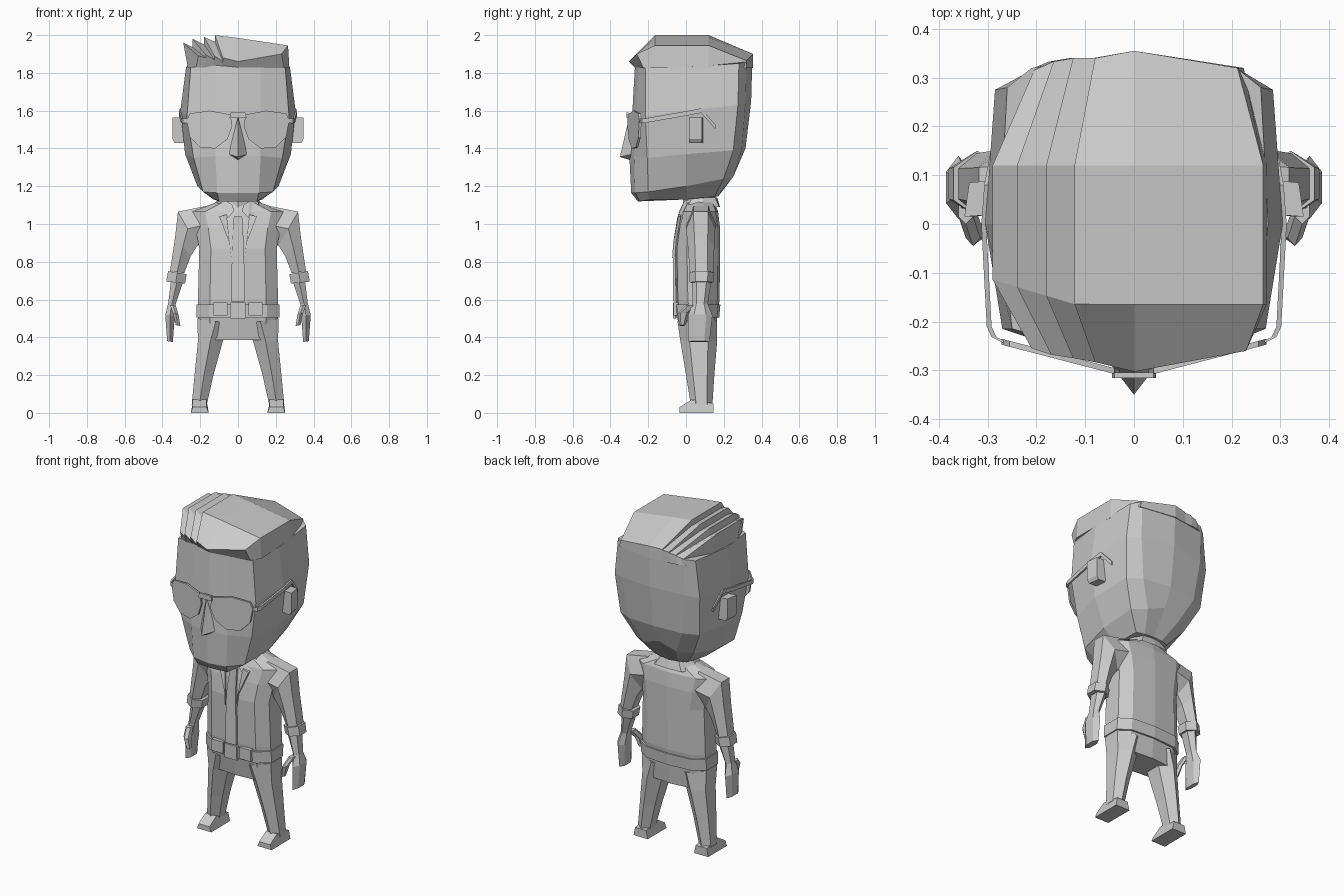
import bpy, bmesh, math

grey = bpy.data.materials.new("plain_grey")
grey.diffuse_color = (0.6, 0.6, 0.6, 1)


def make(name, verts, faces):
    """Mesh object with outward normals and the grey material."""
    bm = bmesh.new()
    vs = [bm.verts.new(v) for v in verts]
    for f in faces:
        bm.faces.new([vs[i] for i in f])
    bmesh.ops.recalc_face_normals(bm, faces=bm.faces)
    me = bpy.data.meshes.new(name)
    bm.to_mesh(me)
    bm.free()
    me.materials.append(grey)
    ob = bpy.data.objects.new(name, me)
    bpy.context.collection.objects.link(ob)
    return ob


def loft(name, rings):
    """Skin between equal-length rings and cap both ends."""
    n = len(rings[0])
    faces = [(r*n+i, r*n+(i+1) % n, (r+1)*n+(i+1) % n, (r+1)*n+i)
             for r in range(len(rings)-1) for i in range(n)]
    faces += [tuple(range(n)), tuple(range((len(rings)-1)*n, len(rings)*n))]
    return make(name, [p for r in rings for p in r], faces)


def mirrored(half):
    """Closed ring from a half ring running front centre to back centre."""
    return list(half) + [(-x, y, z) for x, y, z in reversed(half[1:-1])]


def section(s, xi, zi, xo, zo, y0, y1):
    """Six-sided limb section between an inner and an outer edge."""
    c, xm, zm = (y1-y0)*.25, (xi+xo)/2, (zi+zo)/2
    return [(s*xi, y0+c, zi), (s*xm, y0, zm), (s*xo, y0+c, zo),
            (s*xo, y1-c, zo), (s*xm, y1, zm), (s*xi, y1-c, zi)]


def limb(name, s, secs):
    return loft(name, [section(s, *q) for q in secs])


def box(name, x0, x1, y0, y1, z0, z1):
    return loft(name, [[(x0, y0, z), (x1, y0, z), (x1, y1, z), (x0, y1, z)]
                       for z in (z0, z1)])


def slab(name, outline, depth):
    """Plate from a 3D outline, thickened along y."""
    return loft(name, [outline, [(x, y+depth, z) for x, y, z in outline]])


def bar(name, pts, w, h):
    """Thin strip along a path, w across x and h across z."""
    return loft(name, [[(x-w, y, z-h), (x+w, y, z-h), (x+w, y, z+h), (x-w, y, z+h)]
                       for x, y, z in pts])


# Head: faceted shell from chin to hairline
loft("head", [mirrored(h) for h in (
    [(0, -.255, 1.12), (.10, -.245, 1.12), (.12, -.19, 1.13), (.13, 0, 1.13),
     (.11, .15, 1.145), (.06, .165, 1.145), (0, .17, 1.145)],
    [(0, -.29, 1.165), (.11, -.27, 1.165), (.185, -.20, 1.17), (.215, 0, 1.20),
     (.19, .20, 1.24), (.11, .25, 1.25), (0, .265, 1.29)],
    [(0, -.30, 1.36), (.12, -.275, 1.36), (.235, -.205, 1.35), (.28, 0, 1.37),
     (.265, .25, 1.39), (.18, .295, 1.395), (0, .315, 1.40)],
    [(0, -.285, 1.58), (.12, -.265, 1.58), (.27, -.215, 1.57), (.305, 0, 1.60),
     (.285, .275, 1.63), (.21, .315, 1.64), (0, .345, 1.65)],
    [(0, -.27, 1.84), (.12, -.25, 1.84), (.25, -.215, 1.83), (.275, 0, 1.83),
     (.26, .28, 1.85), (.21, .32, 1.86), (0, .352, 1.90)])])

# Hair: stepped swept-back crown with an overhanging fringe
cx = [-.29, -.24, -.24, -.18, -.18, -.122, -.122, 0, .265]
cz = [1.96, 1.935, 1.98, 1.95, 1.99, 1.965, 2.0, 1.985, 1.945]
front = [(-.21, -.255, 1.89), (-.17, -.268, 1.88), (-.17, -.268, 1.895),
         (-.125, -.275, 1.87), (-.125, -.275, 1.89), (-.08, -.283, 1.86),
         (-.08, -.283, 1.88), (0, -.303, 1.86), (.23, -.26, 1.90)]
back = [(-.205, .315, 1.86), (-.165, .333, 1.875), (-.165, .333, 1.88),
        (-.125, .34, 1.885), (-.125, .34, 1.89), (-.08, .34, 1.89),
        (-.08, .34, 1.895), (0, .355, 1.90), (.212, .32, 1.865)]
rows = [front,
        [(x, -.165 + max(0, -x-.12)*.3, z) for x, z in zip(cx, cz)],
        [(x, .12, z) for x, z in zip(cx, cz)], back]
verts = [p for r in rows for p in r]
faces = [(r*9+i, r*9+i+1, r*9+i+10, r*9+i+9) for r in range(3) for i in range(8)]
rim = list(range(9)) + [17, 26] + list(range(35, 26, -1)) + [18, 9]
base = len(verts)
for i in rim:
    x, y, z = verts[i]
    verts.append((max(-.265, min(.272, x*1.06)), max(y + (.035 if y < -.2 else 0), -.268), 1.825))
n = len(rim)
faces += [(rim[i], rim[(i+1) % n], base+(i+1) % n, base+i) for i in range(n)]
faces.append(tuple(range(base, base+n)))
make("hair", verts, faces)

# Nose wedge
make("nose", [(0, -.30, 1.57), (0, -.35, 1.355), (.05, -.285, 1.37), (-.05, -.285, 1.37),
              (0, -.285, 1.335)],
     [(0, 1, 2), (0, 3, 1), (1, 4, 2), (1, 3, 4), (0, 2, 4, 3)])

# Glasses: two lenses, bridge, arms; and the ears behind them
lens = [(.272, 1.55), (.255, 1.585), (.15, 1.60), (.04, 1.58), (.03, 1.52),
        (.055, 1.45), (.12, 1.40), (.20, 1.405), (.255, 1.46)]
for s, side in ((1, "right"), (-1, "left")):
    slab(side + "_lens", [(s*x, -.318 + x*.26, z) for x, z in lens], .012)
    bar(side + "_glasses_arm", [(s*.25, -.25, 1.55), (s*.287, -.232, 1.545),
        (s*.297, -.21, 1.548), (s*.308, 0, 1.585), (s*.302, .08, 1.60),
        (s*.288, .155, 1.515)], .005, .012)
    loft(side + "_ear", [[(s*.28, .02, z), (s*(x+.01), .015, z), (s*x, .085, z),
         (s*.28, .09, z)] for x, z in ((.325, 1.43), (.338, 1.45), (.338, 1.565))])
slab("glasses_bridge", [(-.045, -.316, 1.56), (.045, -.316, 1.56),
                        (.04, -.316, 1.59), (-.04, -.316, 1.59)], .012)


# Torso and pelvis
def torso_ring(hx, yf, yb, z, zs=None, grow=0):
    hx, yf, yb, zs = hx+grow, yf-grow, yb+grow, zs or z
    return mirrored([(0, yf, z), (hx*.7, yf+.012, z), (hx, yf+.065, zs),
                     (hx, yb-.06, zs), (hx*.7, yb-.012, z), (0, yb, z)])


loft("torso", [torso_ring(*r) for r in (
    (.20, -.025, .155, .385), (.213, -.045, .165, .50), (.212, -.055, .178, .60),
    (.205, -.06, .18, .87), (.225, -.045, .18, .98), (.25, -.025, .17, 1.065),
    (.10, .0, .15, 1.12))])
loft("neck", [[(.085*math.cos(a*math.pi/4), .07+.085*math.sin(a*math.pi/4), z)
               for a in range(8)] for z in (1.06, 1.18)])

# Belt with buckle and pouches
loft("belt", [torso_ring(.214, -.052, .17, .505, grow=.006),
              torso_ring(.213, -.055, .176, .575, grow=.006)])
box("buckle", -.04, .04, -.07, -.05, .50, .585)
for s in (1, -1):
    box("belt_plate", s*.055, s*.13, -.066, -.04, .515, .585)

# Shirt front: tie, lapels and collar
slab("tie", [(-.035, -.068, .59), (.035, -.068, .59), (.035, -.07, .72),
             (.03, -.068, .90), (.022, -.045, 1.04), (-.022, -.045, 1.04),
             (-.03, -.068, .90), (-.035, -.07, .72)], .015)
for s, side in ((1, "right"), (-1, "left")):
    slab(side + "_lapel", [(s*.035, -.073, .82), (s*.045, -.068, .90),
                           (s*.10, -.042, 1.04), (s*.06, -.042, 1.05)], .015)
    make(side + "_collar", [(s*.02, -.035, 1.07), (s*.055, -.045, 1.03), (s*.13, -.005, 1.065),
                            (s*.14, .09, 1.085), (s*.09, .175, 1.09), (0, .18, 1.09),
                            (s*.03, -.02, 1.10), (s*.06, -.01, 1.12), (s*.095, .03, 1.135),
                            (s*.10, .09, 1.14), (s*.06, .155, 1.14), (0, .165, 1.14)],
         [(i, i+1, i+7, i+6) for i in range(5)])

    # Arm, rolled cuff, forearm, hand and thumb
    limb(side + "_sleeve", s, [
        (.15, .90, .17, 1.095, 0, .16), (.215, .885, .318, 1.065, 0, .155),
        (.25, .83, .333, .93, .01, .15), (.285, .74, .36, .75, .02, .145)])
    limb(side + "_cuff", s, [(.272, .735, .37, .75, .015, .15),
                             (.28, .685, .38, .695, .02, .145)])
    limb(side + "_forearm", s, [(.288, .70, .355, .70, .03, .135),
                                (.33, .575, .37, .575, .035, .115)])
    limb(side + "_hand", s, [(.33, .58, .37, .58, .035, .115),
                             (.335, .51, .385, .52, .01, .14),
                             (.345, .375, .375, .38, .01, .125)])
    limb(side + "_thumb", s, [(.33, .57, .36, .57, 0, .06),
                              (.315, .52, .345, .53, -.045, .02),
                              (.305, .46, .33, .465, -.035, -.005)])

    # Leg and shoe
    limb(side + "_leg", s, [(.02, .47, .215, .50, -.045, .165),
                            (.08, .38, .212, .38, -.03, .165),
                            (.13, .20, .23, .20, 0, .15),
                            (.165, .045, .245, .045, .025, .14)])
    shoe = [(-.035, 0), (-.035, .03), (.03, .07), (.145, .05), (.145, 0)]
    loft(side + "_shoe", [[(s*(x + d*(z > 0)), y, z) for y, z in shoe]
                          for x, d in ((.155, .012), (.25, -.01))])
